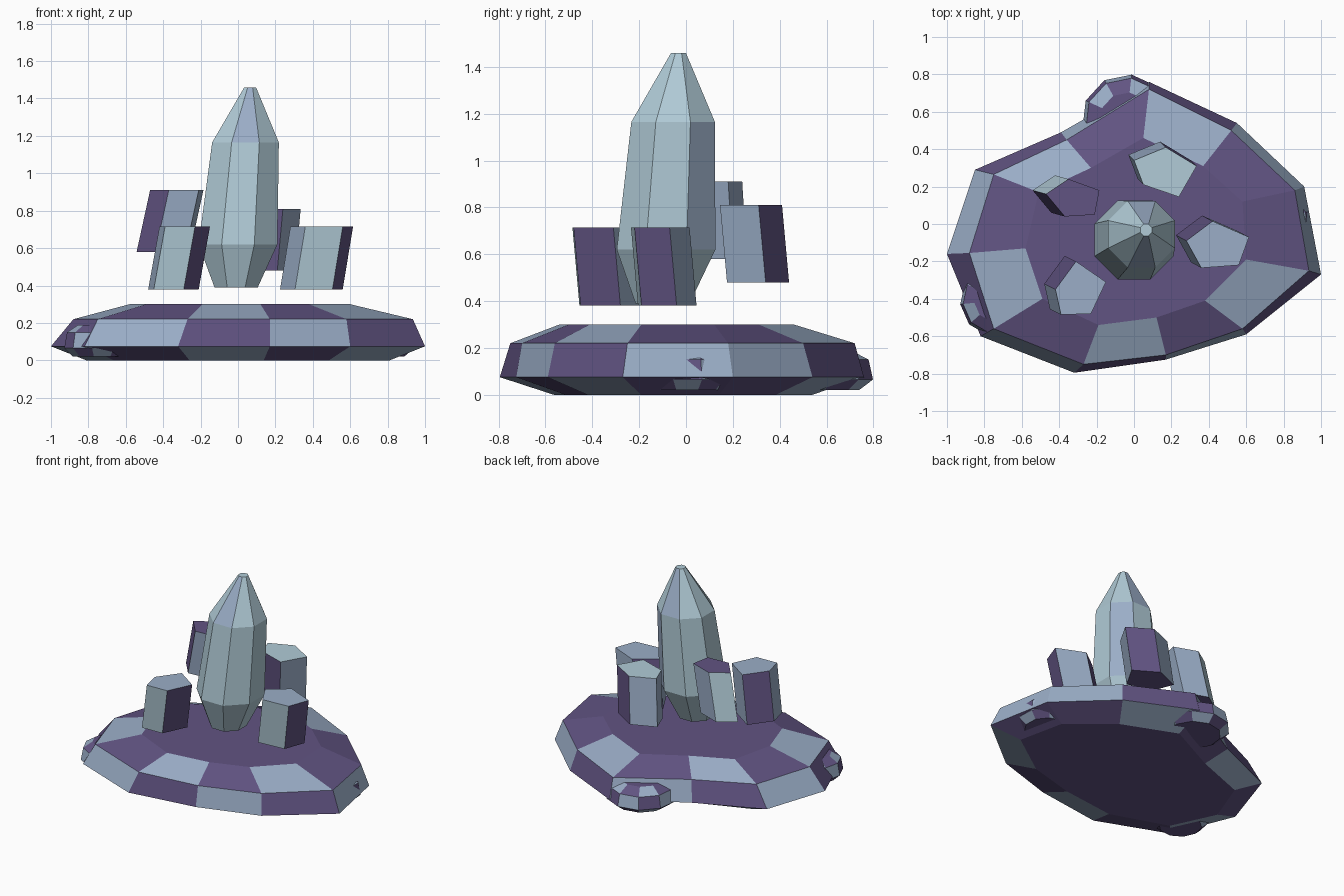
import bpy, bmesh, math

if "Cube" in bpy.data.objects:
    bpy.data.objects.remove(bpy.data.objects["Cube"])

COLOURS = {
    "deep_purple": (0.12, 0.088, 0.225, 1),
    "slate_blue": (0.325, 0.42, 0.57, 1),
    "pale_teal": (0.44, 0.60, 0.68, 1),
}
MATS = []
for mat_name, rgba in COLOURS.items():
    m = bpy.data.materials.new(mat_name)
    m.diffuse_color = rgba
    m.use_nodes = True
    m.node_tree.nodes["Principled BSDF"].inputs["Base Color"].default_value = m.diffuse_color
    MATS.append(m)
PURPLE, BLUE, TEAL = 0, 1, 2


def loft(name, rings, colour, bottom, top):
    """Skin stacked rings of points; colour(band, side) gives the material."""
    bm = bmesh.new()
    loops = [[bm.verts.new(p) for p in ring] for ring in rings]
    n = len(loops[0])
    bm.faces.new(loops[0][::-1]).material_index = bottom
    bm.faces.new(loops[-1]).material_index = top
    for b in range(len(loops) - 1):
        lo, hi = loops[b], loops[b + 1]
        for i in range(n):
            j = (i + 1) % n
            f = bm.faces.new((lo[i], lo[j], hi[j], hi[i]))
            f.material_index = colour(b, i)
    bmesh.ops.recalc_face_normals(bm, faces=bm.faces[:])
    mesh = bpy.data.meshes.new(name)
    bm.to_mesh(mesh)
    bm.free()
    for m in MATS:
        mesh.materials.append(m)
    ob = bpy.data.objects.new(name, mesh)
    bpy.context.collection.objects.link(ob)
    return ob


def ring(cx, cy, z, r, n, turn=0.0):
    return [(cx + r * math.cos(math.tau * i / n + turn),
             cy + r * math.sin(math.tau * i / n + turn), z) for i in range(n)]


def at(points, z, sx=1.0, sy=1.0, dx=0.0, dy=0.0):
    return [(x * sx + dx, y * sy + dy, z) for x, y in points]


# Rock slab with checkered facets
rim = [(1, -.27), (.91, .20), (.55, .54), (.08, .76), (-.39, .49), (-.85, .29),
       (-1, -.16), (-.82, -.60), (-.32, -.795), (.17, -.725), (.60, -.59)]
shoulder = [(.935, -.25), (.86, .18), (.52, .50), (.08, .72), (-.36, .45), (-.75, .265),
            (-.88, -.155), (-.75, -.56), (-.27, -.75), (.17, -.70), (.58, -.56)]
cap = [(.60, -.19), (.58, .12), (.37, .31), (.05, .46), (-.23, .30), (-.51, .17),
       (-.58, -.13), (-.49, -.40), (-.19, -.54), (.12, -.50), (.38, -.41)]


def slab_colour(band, side):
    light = side >= 2 and side % 2 == 0
    if band == 1:
        light = not light
    return BLUE if light else PURPLE


loft("rock_slab",
     [at(rim, 0, .81, .71), at(rim, .075), at(shoulder, .22), at(cap, .30)],
     slab_colour, PURPLE, PURPLE)

# Small boulders sunk into the rim
for name, cx, cy, r, turn in (("back_boulder", -.04, .56, .24, .2),
                              ("left_boulder", -.74, -.41, .19, .1),
                              ("right_boulder", .745, 0, .20, .35)):
    loft(name,
         [ring(cx, cy, z, r * k, 10, turn)
          for z, k in ((.02, .75), (.065, 1), (.15, .92), (.19, .6))],
         lambda b, i: BLUE if (b + i) % 2 else PURPLE, PURPLE, PURPLE)


# Tall central crystal, leaning slightly to the back right
def tall_colour(band, side):
    if band == 2:
        return BLUE if side in (1, 5) else TEAL
    return BLUE if band == 1 and side == 0 else TEAL


loft("tall_crystal",
     [ring(cx, cy, z, r, 8, math.pi / 8)
      for cx, cy, z, r in ((-.01, -.10, .39, .125), (.0, -.085, .62, .228),
                           (.04, -.055, 1.165, .193), (.065, -.032, 1.46, .034))],
     tall_colour, TEAL, TEAL)

# Leaning five-sided prisms: top outline, heights, lean, side colours, end colours
prisms = {
    "front_left_crystal": (
        [(-.42, -.35), (-.39, -.485), (-.23, -.48), (-.15, -.31), (-.31, -.20)],
        .38, .715, (-.06, .03), (BLUE, TEAL, PURPLE, BLUE, PURPLE), BLUE),
    "right_crystal": (
        [(.28, -.09), (.36, -.235), (.56, -.22), (.615, -.07), (.42, .015)],
        .38, .715, (-.055, .03), (BLUE, TEAL, PURPLE, BLUE, PURPLE), BLUE),
    "back_left_crystal": (
        [(-.47, .16), (-.37, .04), (-.21, .05), (-.185, .18), (-.35, .24)],
        .58, .91, (-.072, .02), (PURPLE, BLUE, BLUE, BLUE, TEAL), PURPLE),
    "back_crystal": (
        [(0, .34), (.05, .21), (.24, .145), (.335, .31), (.17, .41)],
        .48, .81, (-.03, .03), (BLUE, PURPLE, BLUE, PURPLE, BLUE), TEAL),
}
for name, (pts, z0, z1, lean, sides, top) in prisms.items():
    loft(name, [at(pts, z0, dx=lean[0], dy=lean[1]), at(pts, z1)],
         lambda b, i, s=sides: s[i], PURPLE, top)
